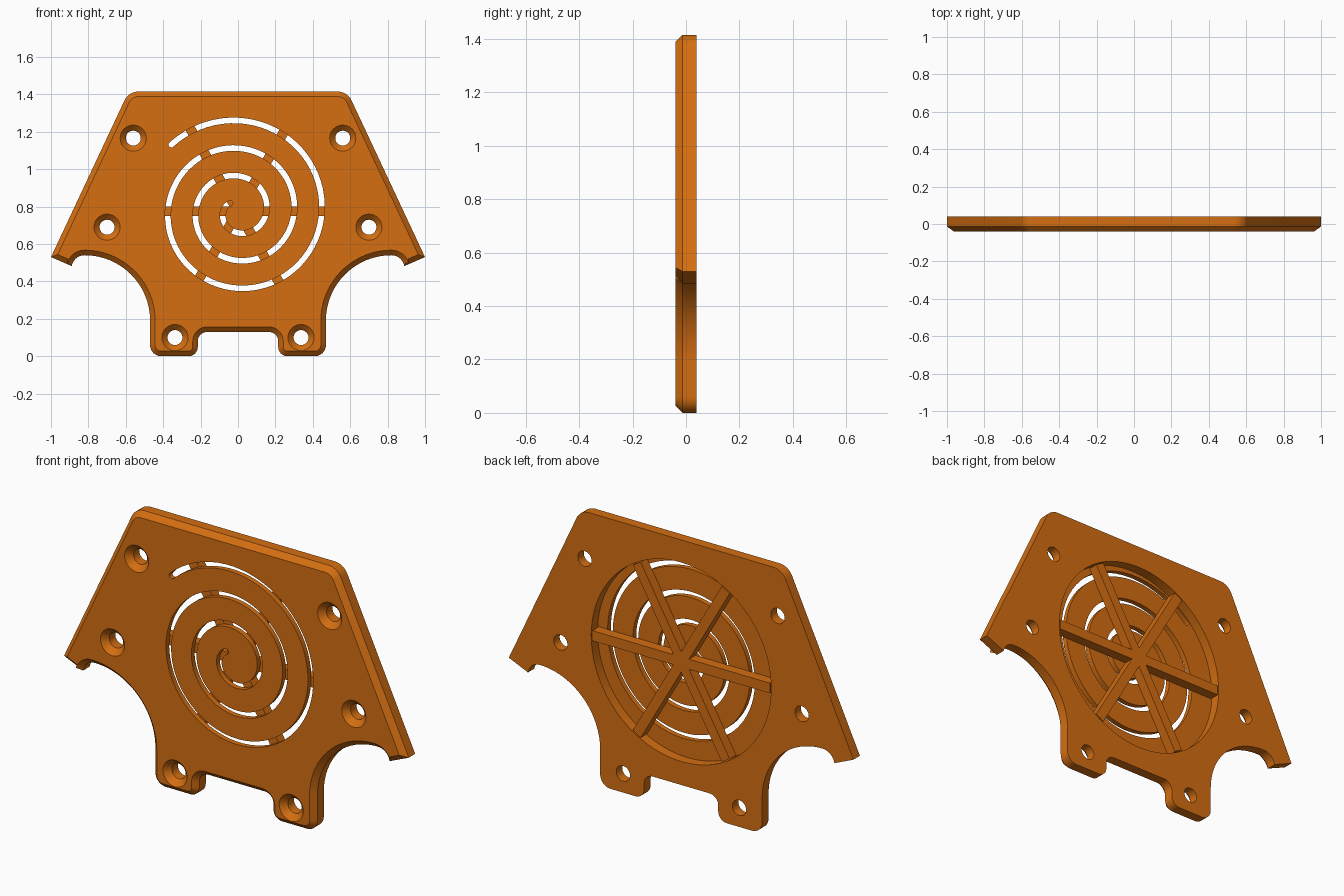
import bpy, bmesh, math
from mathutils import Vector

if "Cube" in bpy.data.objects:
    bpy.data.objects.remove(bpy.data.objects["Cube"])

FRONT, BACK, CH = -0.04, 0.04, 0.027   # plate faces and front chamfer
CZ = 0.775                             # grille centre height
FLOOR = -0.013                         # back of the thin grille sheet

mat = bpy.data.materials.new("orange")
mat.diffuse_color = (0.66, 0.158, 0.006, 1)
mat.use_nodes = True
mat.node_tree.nodes["Principled BSDF"].inputs["Base Color"].default_value = mat.diffuse_color


def arc(cx, cz, r, a0, a1, n=10):
    angs = [math.radians(a0 + (a1 - a0) * i / n) for i in range(n + 1)]
    return [(cx + r * math.cos(a), cz + r * math.sin(a)) for a in angs]


def loft(name, rings):
    """Solid through (y, outline) rings, capped at both ends."""
    bm = bmesh.new()
    vs = [[bm.verts.new((x, y, z)) for x, z in pts] for y, pts in rings]
    n = len(vs[0])
    for a, b in zip(vs, vs[1:]):
        for i in range(n):
            j = (i + 1) % n
            bm.faces.new((a[i], a[j], b[j], b[i]))
    bm.faces.new(vs[0])
    bm.faces.new(vs[-1])
    return finish(name, bm)


def finish(name, bm):
    bmesh.ops.recalc_face_normals(bm, faces=bm.faces)
    me = bpy.data.meshes.new(name)
    bm.to_mesh(me)
    bm.free()
    ob = bpy.data.objects.new(name, me)
    bpy.context.collection.objects.link(ob)
    me.materials.append(mat)
    return ob


def activate(ob):
    bpy.ops.object.select_all(action='DESELECT')
    ob.select_set(True)
    bpy.context.view_layer.objects.active = ob


def cut(target, cutter):
    m = target.modifiers.new("cut", 'BOOLEAN')
    m.operation, m.solver, m.object = 'DIFFERENCE', 'EXACT', cutter
    activate(target)
    bpy.ops.object.modifier_apply(modifier=m.name)
    bpy.data.objects.remove(cutter)


def inset(pts, d):
    """Mitred inward offset of a counter-clockwise outline."""
    out = []
    for i, p in enumerate(pts):
        p, a, b = Vector(p), Vector(pts[i - 1]), Vector(pts[(i + 1) % len(pts)])
        e, f = (p - a).normalized(), (b - p).normalized()
        n1, n2 = Vector((-e.y, e.x)), Vector((-f.y, f.x))
        q = p + (n1 + n2) * (d / (1 + n1.dot(n2)))
        out.append((q.x, q.y))
    return out


# Plate outline: left half from top corner down to the bottom notch, mirrored
half = arc(-0.534, 1.335, 0.08, 90, 154.8)
half += [(-1.0, 0.53)]
half += arc(-0.82, 0.47, 0.07, 170, 90)
half += arc(-0.82, 0.19, 0.35, 90, 0, 28)[1:]
half += arc(-0.41, 0.06, 0.06, 180, 270)
half += arc(-0.265, 0.05, 0.05, 270, 360)
half += arc(-0.165, 0.08, 0.05, 180, 90)
outline = half + [(-x, z) for x, z in reversed(half)]
plate = loft("plate", [(FRONT, inset(outline, CH)), (FRONT + CH, outline), (BACK, outline)])

# Countersunk screw holes
for x, z in ((0.56, 1.166), (0.70, 0.69), (0.337, 0.10)):
    for s in (-1, 1):
        rings = [(y, arc(s * x, z, r, 0, 348.75, 31))
                 for y, r in ((-0.05, 0.08), (-0.01, 0.04), (0.06, 0.04))]
        cut(plate, loft("hole_cutter", rings))

# Round pocket in the back
ring = arc(0, CZ, 0.522, 0, 356.25, 95)
cut(plate, loft("pocket_cutter", [(FLOOR, ring), (0.06, ring)]))

# Spiral slot with rounded ends, three turns
W, N = 0.015, 216


def spiral(t):
    a, r = math.radians(135 + 360 * t), 0.06 + 0.148 * t
    return Vector((r * math.cos(a), CZ + r * math.sin(a)))


def tangent(t):
    return (spiral(t + 0.001) - spiral(t - 0.001)).normalized()


caps = [(W * math.sin(a), W * math.cos(a)) for a in (math.radians(d) for d in (83, 60, 40, 20))]
stations = [(spiral(0) - tangent(0) * s, tangent(0), w) for s, w in caps]
stations += [(spiral(3 * i / N), tangent(3 * i / N), W) for i in range(N + 1)]
stations += [(spiral(3) + tangent(3) * s, tangent(3), w) for s, w in reversed(caps)]
bm = bmesh.new()
prev = None
for p, t, w in stations:
    n = Vector((-t.y, t.x)) * w
    sect = [bm.verts.new((q.x, y, q.y)) for q, y in
            ((p + n, -0.06), (p - n, -0.06), (p - n, 0.0), (p + n, 0.0))]
    if prev:
        for i in range(4):
            j = (i + 1) % 4
            bm.faces.new((prev[i], prev[j], sect[j], sect[i]))
    else:
        bm.faces.new(sect)
    prev = sect
bm.faces.new(prev)
cut(plate, finish("spiral_cutter", bm))

activate(plate)
bpy.ops.object.shade_smooth_by_angle(angle=math.radians(30))

# Three crossing bars behind the grille: one star-shaped outline
L, H = 0.516, 0.0265
star = []
for k in range(6):
    a = math.radians(60 * k)
    u, v = Vector((math.cos(a), math.sin(a))), Vector((-math.sin(a), math.cos(a)))
    crotch = H / math.sin(math.radians(30))
    b = a + math.radians(30)
    for q in (u * L - v * H, u * L + v * H, Vector((math.cos(b), math.sin(b))) * crotch):
        star.append((q.x, q.y + CZ))
loft("grille_spokes", [(FLOOR, star), (BACK, star)])
